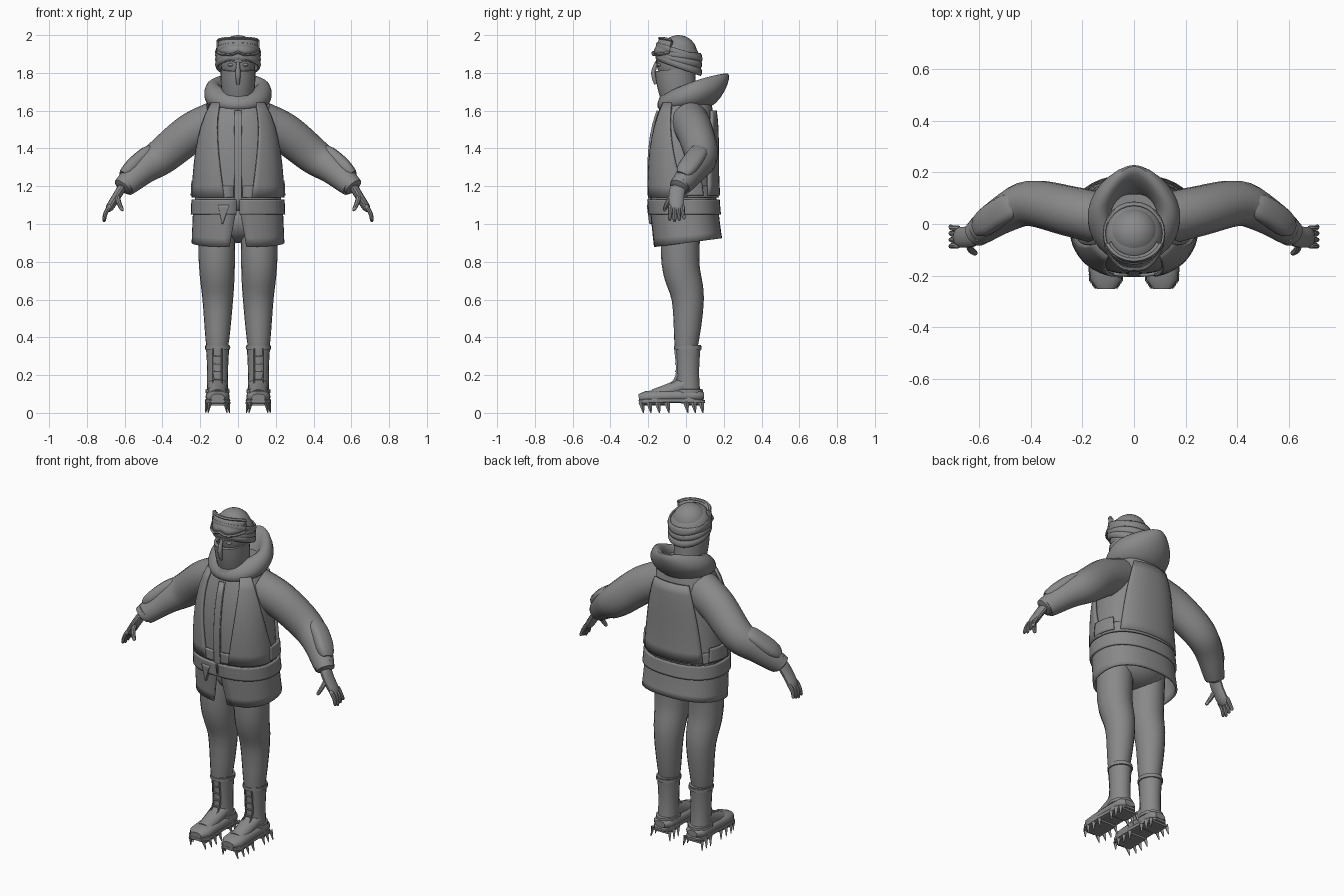
import bpy, bmesh
from math import sin, cos, pi, tau, radians, copysign, exp
from mathutils import Vector

if "Cube" in bpy.data.objects:
    bpy.data.objects.remove(bpy.data.objects["Cube"])

grey = bpy.data.materials.new("plain_grey")
grey.use_nodes = True
grey.diffuse_color = (.25, .25, .25, 1)
grey.node_tree.nodes["Principled BSDF"].inputs["Base Color"].default_value = grey.diffuse_color

MIDDLE = {"": 1}
PAIR = {"left_": 1, "right_": -1}
BACK = Vector((0, 1, 0))
UP = Vector((0, 0, 1))


def skin(name, rings, closed=True, cap=True, thickness=0, sides=MIDDLE):
    """Join rings of points into a surface, once per side."""
    for prefix, side in sides.items():
        bm = bmesh.new()
        loops = [[bm.verts.new((x * side, y, z)) for x, y, z in ring] for ring in rings]
        count = len(loops[0])
        for lower, upper in zip(loops, loops[1:]):
            for i in range(count if closed else count - 1):
                j = (i + 1) % count
                bm.faces.new((lower[i], lower[j], upper[j], upper[i]))
        if closed and cap:
            bm.faces.new(loops[0])
            bm.faces.new(loops[-1])
        bmesh.ops.recalc_face_normals(bm, faces=bm.faces)
        mesh = bpy.data.meshes.new(prefix + name)
        bm.to_mesh(mesh)
        bm.free()
        mesh.materials.append(grey)
        part = bpy.data.objects.new(prefix + name, mesh)
        bpy.context.collection.objects.link(part)
        if thickness:
            shell = part.modifiers.new("thickness", "SOLIDIFY")
            shell.thickness, shell.offset = thickness, 0
        bpy.ops.object.select_all(action="DESELECT")
        part.select_set(True)
        bpy.context.view_layer.objects.active = part
        bpy.ops.object.shade_smooth_by_angle(angle=radians(40))


def smooth(path, steps):
    """Catmull-Rom curve through the path points."""
    points = [Vector(p) for p in path]
    points = [points[0], *points, points[-1]]
    curve = []
    for a, b, c, d in zip(points, points[1:], points[2:], points[3:]):
        for k in range(steps):
            t = k / steps
            curve.append(b + ((c - a) * t + (a * 2 - b * 5 + c * 4 - d) * t * t
                              + (b * 3 - a - c * 3 + d) * t ** 3) / 2)
    return curve + [points[-1]]


def limb(name, path, start, end, flat=1, swell=0, box=1, dome=0, axis=BACK, sides=MIDDLE, count=14, steps=4):
    """Tapered tube; flat scales it along the axis, dome rounds its ends."""
    points = smooth(path, steps)
    last = len(points) - 1
    rings = []
    for i, point in enumerate(points):
        t = i / last
        radius = start + (end - start) * t + swell * sin(pi * t)
        if dome:
            radius *= max(.3, 1 - abs(t * 2 - 1) ** dome) ** .5
        along = (points[min(i + 1, last)] - points[max(i - 1, 0)]).normalized()
        across = axis.cross(along).normalized()
        depth = along.cross(across) * flat
        ring = []
        for k in range(count):
            c, s = cos(tau * k / count), sin(tau * k / count)
            c, s = copysign(abs(c) ** box, c), copysign(abs(s) ** box, s)
            ring.append(point + (across * c + depth * s) * radius)
        rings.append(ring)
    skin(name, rings, sides=sides)


def oval(name, center, size, low=-89, high=89, lean=0, thickness=0, sides=MIDDLE, count=24):
    """Ellipsoid, or a band of one, leaning along its depth."""
    rings = []
    for k in range(11):
        a = radians(low + (high - low) * k / 10)
        ring = []
        for i in range(count):
            x, y = sin(tau * i / count) * cos(a) * size[0], cos(tau * i / count) * cos(a) * size[1]
            ring.append((center[0] + x, center[1] + y, center[2] + size[2] * sin(a) + lean * y))
        rings.append(ring)
    skin(name, rings, cap=not thickness, thickness=thickness, sides=sides)


HEM, NECK = .9, 1.7


def coat(z, degrees, offset=0):
    """Point on the coat at a height, with the angle measured from the front."""
    h = (z - HEM) / (NECK - HEM)
    s, c = sin(radians(degrees)), cos(radians(degrees))
    s, c = copysign(abs(s) ** .85, s), copysign(abs(c) ** .85, c)
    width = .24 * (1 - .15 * h - .4 * h ** 6) + offset
    depth = .175 * (1 - .4 * h ** 6) + offset
    return width * s, .01 - .03 * sin(pi * h) - depth * c, z


def panel(name, bottom, top, low_arc, high_arc, offset=.01, count=12, sides=MIDDLE):
    """Shell that follows the coat between two heights."""
    rings = []
    for k in range(9):
        t = k / 8
        first, last = (a + (b - a) * t for a, b in zip(low_arc, high_arc))
        rings.append([coat(bottom + (top - bottom) * t, first + (last - first) * i / count, offset)
                      for i in range(count + 1)])
    skin(name, rings, closed=False, thickness=.014, sides=sides)


# Jacket body, and a skirt split at the front with a sloping hem
skin("jacket", [[coat(NECK - .04 * k, i * 12) for i in range(30)] for k in range(16)])
skirt = []
for k in range(6):
    t = k / 5
    gap = 8 * t
    row = [coat(1.1 - .2 * t, gap + (360 - gap * 2) * i / 36) for i in range(37)]
    skirt.append([(x, y, z + .13 * y * t * t) for x, y, z in row])
skin("coat_skirt", skirt, closed=False, thickness=.012)

# Waist folds, open vest, pockets and closures
panel("waist_band", 1.05, 1.13, (1, 359), (1, 359), count=36)
panel("upper_fold", 1.14, 1.2, (4, 356), (4, 356), offset=.006, count=36)
panel("vest_front", 1.14, 1.64, (14, 95), (34, 60), sides=PAIR)
panel("vest_back", 1.15, 1.6, (130, 230), (145, 215), offset=.014)
panel("hip_pocket", 1.15, 1.23, (84, 120), (86, 118), offset=.015, sides=PAIR)
panel("front_flap", 1, 1.1, (-16, -15), (-21, -8), offset=.016)
panel("zip_placket", 1.07, 1.6, (-3, 3), (-4, 4), offset=.004)

# Sleeves with elbow pads, cuffs and gloves
limb("sleeve", [(.12, .02, 1.54), (.25, .05, 1.48), (.4, .08, 1.36), (.5, .04, 1.29), (.6, -.03, 1.2)],
     .11, .058, flat=.92, swell=.012, sides=PAIR, count=18)
limb("elbow_pad", [(.45, .08, 1.4), (.53, .04, 1.34), (.61, -.02, 1.26)], .036, .036,
     flat=1.5, box=.75, dome=4, sides=PAIR)
limb("cuff", [(.588, -.022, 1.222), (.618, -.042, 1.188)], .056, .05, dome=6, sides=PAIR)
limb("palm", [(.61, -.04, 1.2), (.64, -.05, 1.15), (.69, -.05, 1.07)], .024, .022,
     flat=1.8, dome=8, sides=PAIR)
for i, finger in enumerate(("index", "middle", "ring", "little")):
    y = .022 * i - .083
    tip = 1.01 + .008 * abs(i - 1)
    limb(finger + "_finger", [(.675, y, 1.1), (.7, y, 1.06), (.71, y + .004 * (i - 1), tip)], .013, .009,
         dome=8, sides=PAIR, count=8)
limb("thumb", [(.64, -.07, 1.15), (.63, -.1, 1.11), (.61, -.115, 1.07)], .016, .01,
     dome=8, sides=PAIR, count=8)

# Trousers
limb("trouser_leg", [(.112, -.02, 1.1), (.112, -.03, .8), (.107, .01, .6), (.11, 0, .34)], .1, .056,
     flat=1.05, swell=.012, sides=PAIR, count=20)
oval("seat", (0, 0, 1.02), (.19, .13, .12))

# Boots
boot = .108
limb("boot_shaft", [(boot, .015, .06), (boot, .01, .2), (boot, .01, .36)], .062, .064,
     flat=1.1, swell=-.008, sides=PAIR, count=18)
limb("boot_collar", [(boot, .01, .33), (boot, .01, .36)], .067, .067, flat=1.1, dome=8, sides=PAIR, count=18)
limb("boot_instep", [(boot, 0, .15), (boot, -.08, .12), (boot, -.17, .09)], .055, .045,
     flat=.8, axis=UP, sides=PAIR)
limb("boot_foot", [(boot, .095, .09), (boot, -.05, .09), (boot, -.25, .08)], .06, .066,
     flat=.55, box=.85, dome=8, axis=UP, sides=PAIR, count=18)
limb("boot_sole", [(boot, .1, .06), (boot, -.08, .066), (boot, -.25, .06)], .06, .07,
     flat=.22, box=.5, dome=8, axis=UP, sides=PAIR, count=16)
limb("ankle_strap", [(boot, .014, .1), (boot, .014, .13)], .064, .064, flat=1.2, dome=6, sides=PAIR, count=18)
for side in (-1, 1):
    x = boot + side * .022
    limb("boot_trim", [(x, -.056, .34), (x, -.048, .2), (x, -.1, .13)], .004, .004,
         flat=2, sides=PAIR, count=6)
for k in range(4):
    z = .18 + .04 * k
    limb("boot_lace", [(boot - .022, -.054, z), (boot + .022, -.054, z)], .005, .005,
         axis=UP, sides=PAIR, count=6)

# Crampon plates and spikes
for name, rear, front in (("heel_plate", .09, -.01), ("toe_plate", -.09, -.23)):
    limb(name, [(boot, rear, .046), (boot, front, .046)], .056, .06, flat=.1, box=.4, axis=UP, sides=PAIR)
for y in (.08, .04, 0, -.1, -.15, -.195, -.235):
    for side in (-1, 1):
        x = boot + side * (.055 if y > -.2 else .042)
        limb("spike", [(x, y, .056), (x + side * .008, y + .01, 0)], .013, .002,
             flat=1.3, sides=PAIR, count=4)

# Hood lying behind the head: a swept ring that rises to a point at the rear
hood = []
for k in range(19):
    roll = tau * k / 18 - pi / 2
    rise = sin(roll)
    width = .135 + .045 * cos(roll)
    depth = width + .015 * rise
    peak = .4 * max(0, rise)
    ring = []
    for i in range(30):
        s, c = sin(tau * i / 30), cos(tau * i / 30)
        y = depth * c
        ring.append((width * s * (1 - peak * max(0, c)), .03 + .03 * rise + y,
                     1.68 + .07 * rise + (.2 + .12 * rise) * y + .012 * s * s))
    hood.append(ring)
skin("hood", hood, cap=False)
limb("collar_fold", [(0, -.04, 1.63), (0, -.045, 1.7)], .12, .085, dome=8, count=24)

# Head: face, neck gaiter, knitted cap
oval("face", (0, -.05, 1.86), (.094, .107, .12))
limb("neck_gaiter", [(0, -.03, 1.64), (0, -.05, 1.74), (0, -.06, 1.82)], .08, .093,
     flat=1.14, swell=.004, count=24)
limb("nose_ridge", [(0, -.16, 1.74), (0, -.172, 1.8), (0, -.155, 1.86)], .008, .006, swell=.006)
oval("eye", (.037, -.14, 1.843), (.018, .013, .009), sides=PAIR)
limb("brow", [(.014, -.158, 1.856), (.04, -.152, 1.866), (.068, -.132, 1.86)], .005, .004,
     axis=UP, sides=PAIR, count=6)
oval("cap", (0, -.04, 1.885), (.115, .118, .1), low=-8, lean=-.2)
oval("cap_crown", (0, -.04, 1.9), (.098, .1, .1), low=0)
for k in range(3):
    oval("cap_fold", (0, -.038, 1.845 + .025 * k), (.115, .118, .05), low=-20, high=20,
         lean=.13 * k - .36, thickness=.012)

# Goggles pushed up on the forehead, with a strap
oval("goggle_strap", (0, -.036, 1.91), (.117, .119, .06), low=-14, high=14, lean=-.3, thickness=.008)


def visor(radius, bottom, top):
    """Band curved round the forehead, notched at the nose and leaning back."""
    rows = []
    for k in range(5):
        row = []
        for i in range(-8, 9):
            a = radians(i * 8.5)
            pinch = .012 * abs(i / 8) ** 3
            low, high = bottom + pinch + .014 * exp(-25 * a * a), top - pinch
            z = low + (high - low) * k / 4
            row.append(Vector((radius * .92 * sin(a), -.034 - (radius + (1.945 - z) * .45) * cos(a), z)))
        rows.append(row)
    return rows


skin("goggle_lens", visor(.113, 1.9, 1.98), closed=False, thickness=.02)
edge = visor(.121, 1.895, 1.984)
outline = edge[0] + [row[-1] for row in edge[1:-1]] + edge[-1][::-1] + [row[0] for row in edge[-2:0:-1]]
rim = []
for p in outline:
    away = Vector((p.x, p.y + .05, 0)).normalized() * .011
    rim.append([p + away * cos(tau * k / 6) + UP * .008 * sin(tau * k / 6) for k in range(6)])
skin("goggle_frame", rim + rim[:1], cap=False)
